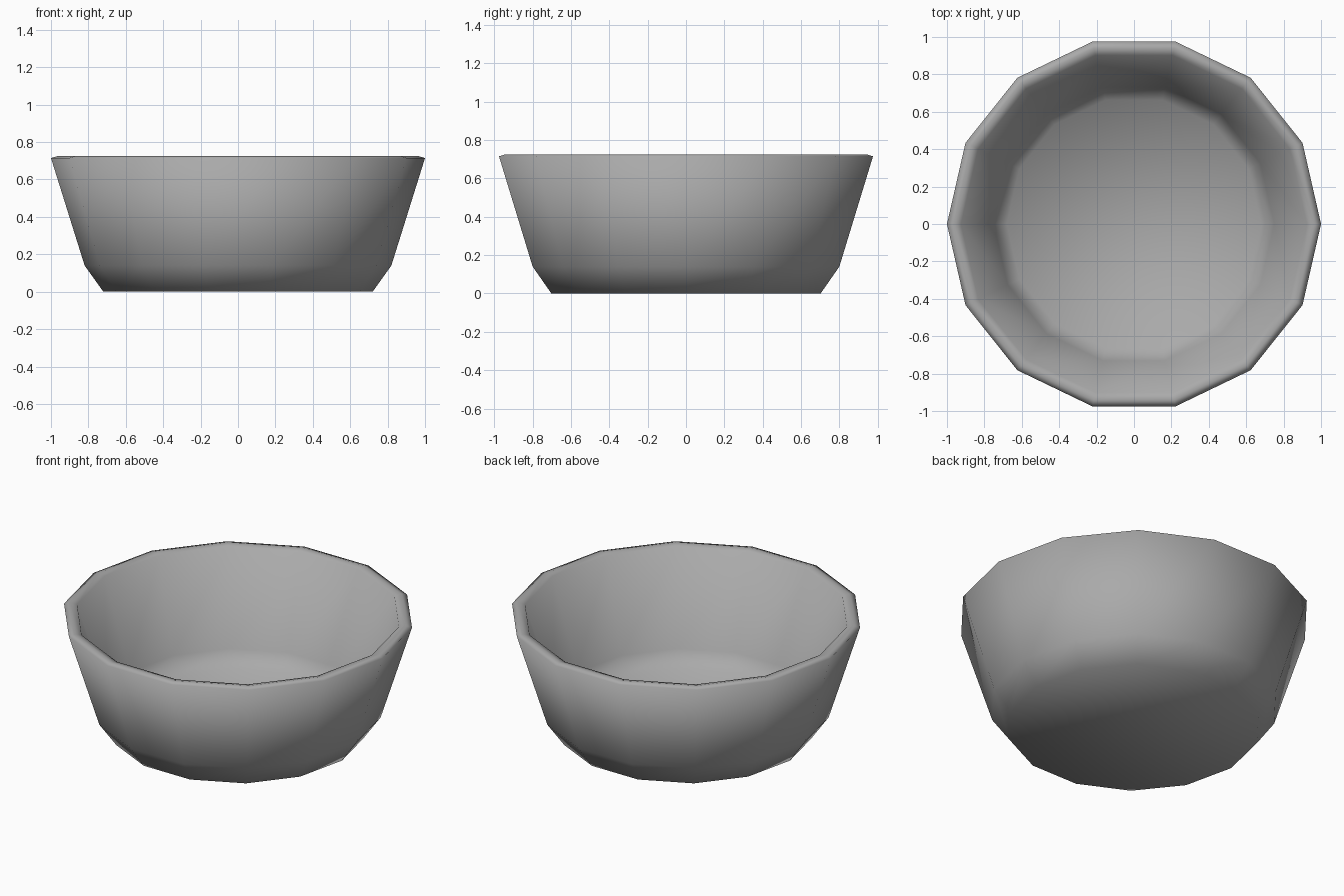
import bpy
import bmesh
from math import cos, sin, tau

cube = bpy.data.objects.get("Cube")
if cube:
    bpy.data.objects.remove(cube, do_unlink=True)

# Plain grey material
grey = bpy.data.materials.new("grey")
grey.use_nodes = True
colour = (0.4, 0.4, 0.4, 1)
grey.diffuse_color = colour
grey.node_tree.nodes["Principled BSDF"].inputs["Base Color"].default_value = colour

# Profile (radius, height): outer base, foot chamfer, rim, inner wall, inner floor
SIDES = 14
profile = [(0.72, 0), (0.82, 0.14), (1.0, 0.715), (0.965, 0.725),
           (0.925, 0.715), (0.75, 0.16), (0.68, 0.07)]

# Bowl: spin the profile into rings, bridge them, cap both floors
bm = bmesh.new()
rings = [[bm.verts.new((r * cos(tau * i / SIDES), r * sin(tau * i / SIDES), z))
          for i in range(SIDES)] for r, z in profile]
for low, high in zip(rings, rings[1:]):
    for i in range(SIDES):
        j = (i + 1) % SIDES
        bm.faces.new((low[i], low[j], high[j], high[i]))
bm.faces.new(rings[0][::-1])
bm.faces.new(rings[-1])
bmesh.ops.recalc_face_normals(bm, faces=bm.faces)
for face in bm.faces:
    face.smooth = True

mesh = bpy.data.meshes.new("bowl")
bm.to_mesh(mesh)
bm.free()
mesh.materials.append(grey)
bowl = bpy.data.objects.new("bowl", mesh)
bpy.context.collection.objects.link(bowl)
